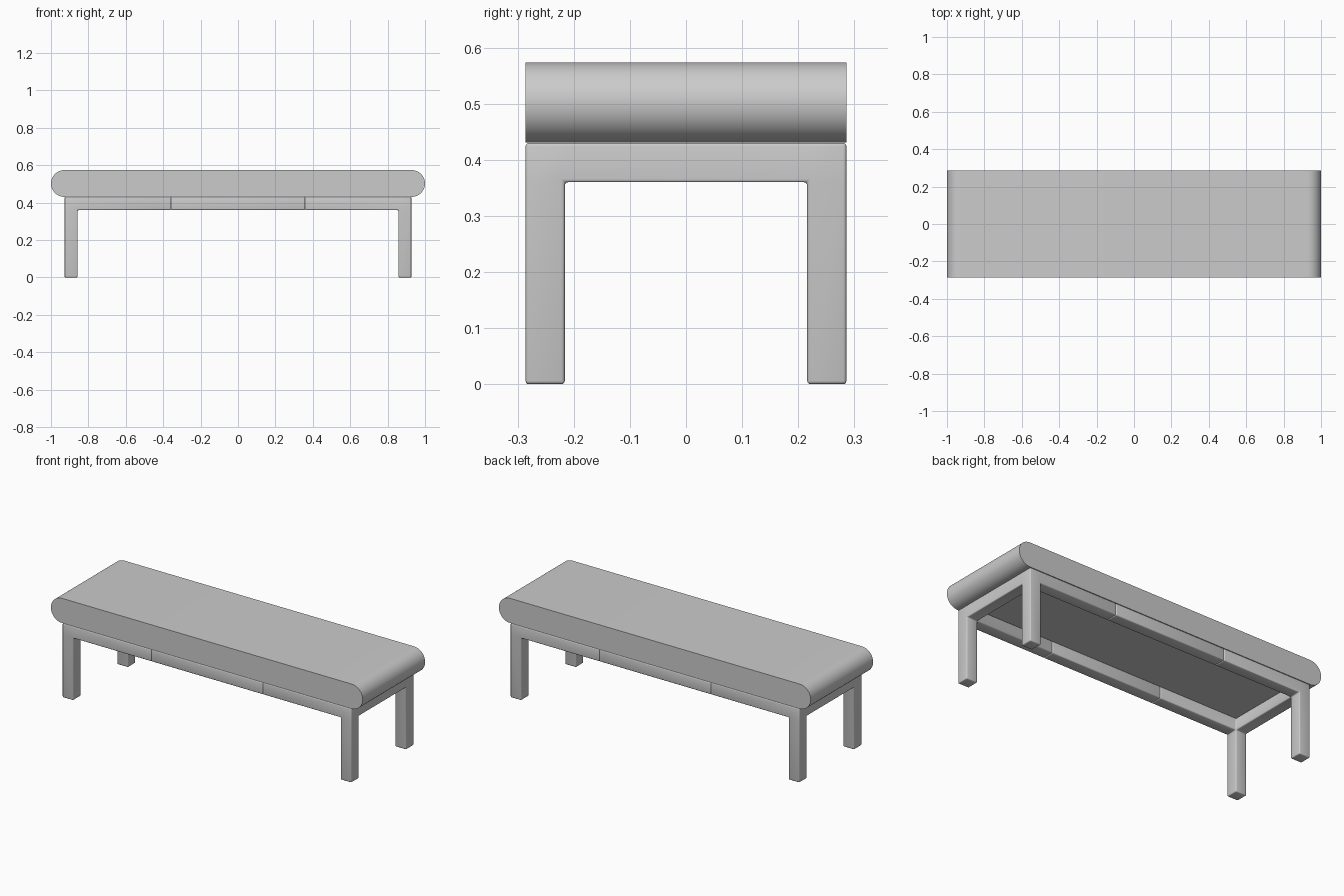
import bpy, bmesh
from math import pi, sin, cos, radians

if "Cube" in bpy.data.objects:
    bpy.data.objects.remove(bpy.data.objects["Cube"])

HALF_DEPTH = 0.286
BAR = 0.07
TOP = 0.43
LEG_X = 0.927
SEAM_X = 0.358


def finish(name, bm, bevel=0.0, mirror=None):
    bmesh.ops.recalc_face_normals(bm, faces=bm.faces)
    if bevel:
        edges = [e for e in bm.edges if e.calc_face_angle(0) > 0.5]
        bmesh.ops.bevel(bm, geom=edges, offset=bevel, offset_type='OFFSET',
                        segments=3, profile=0.5, affect='EDGES', clamp_overlap=True)
    mesh = bpy.data.meshes.new(name)
    bm.to_mesh(mesh)
    bm.free()
    obj = bpy.data.objects.new(name, mesh)
    bpy.context.collection.objects.link(obj)
    bpy.ops.object.select_all(action='DESELECT')
    obj.select_set(True)
    bpy.context.view_layer.objects.active = obj
    bpy.ops.object.shade_smooth_by_angle(angle=radians(40))
    if mirror is not None:
        mod = obj.modifiers.new("mirror", 'MIRROR')
        mod.use_axis = [axis == mirror for axis in range(3)]
        mod.use_mirror_merge = False
    return obj


def block_shell(grid, filled):
    """Outer skin of the filled cells in a grid given by three coordinate lists."""
    bm = bmesh.new()
    verts = {}

    def vert(idx):
        if idx not in verts:
            verts[idx] = bm.verts.new([grid[a][idx[a]] for a in range(3)])
        return verts[idx]

    for cell in filled:
        for axis in range(3):
            for side in (0, 1):
                near = list(cell)
                near[axis] += 2 * side - 1
                if tuple(near) in filled:
                    continue
                face = []
                for u, v in ((0, 0), (1, 0), (1, 1), (0, 1)):
                    corner = list(cell)
                    corner[axis] += side
                    corner[(axis + 1) % 3] += u
                    corner[(axis + 2) % 3] += v
                    face.append(vert(tuple(corner)))
                bm.faces.new(face)
    return bm


# End frames: two legs, a cross rail and two long-rail stubs, mirrored left to right
xs = [SEAM_X, LEG_X - BAR, LEG_X]
ys = [-HALF_DEPTH, -HALF_DEPTH + BAR, HALF_DEPTH - BAR, HALF_DEPTH]
zs = [0, TOP - BAR, TOP]
cells = {(1, j, 1) for j in range(3)}
cells |= {(i, j, k) for j in (0, 2) for i, k in ((0, 1), (1, 0))}
finish("end_frames", block_shell((xs, ys, zs), cells), 0.006, mirror=0)

# Middle rails, front and back
rail = ([-SEAM_X, SEAM_X], ys[:2], zs[1:])
finish("middle_rails", block_shell(rail, {(0, 0, 0)}), 0.006, mirror=1)

# Seat cushion: rounded-end profile pushed through the depth
bm = bmesh.new()
radius, steps = 0.0715, 24
profile = []
for side in (1, -1):
    for s in range(steps + 1):
        a = -pi / 2 + pi * s / steps
        profile.append((side * (1 - radius + radius * cos(a)),
                        TOP + 0.0005 + radius + side * radius * sin(a)))
face = bm.faces.new([bm.verts.new((x, -HALF_DEPTH, z)) for x, z in profile])
new = bmesh.ops.extrude_face_region(bm, geom=[face], use_keep_orig=True)
bmesh.ops.translate(bm, vec=(0, 2 * HALF_DEPTH, 0),
                    verts=[v for v in new["geom"] if isinstance(v, bmesh.types.BMVert)])
finish("seat_cushion", bm)
